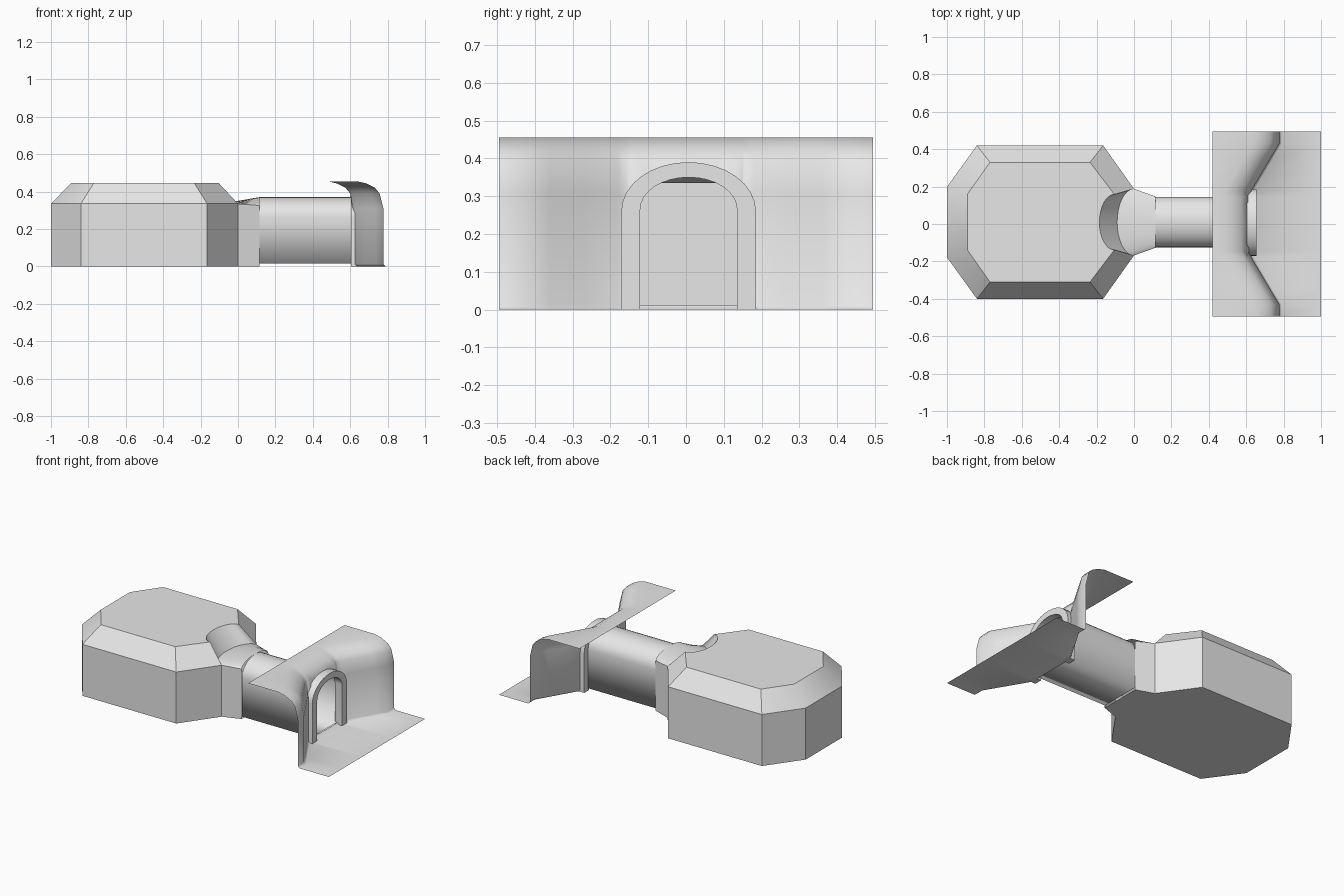
import bpy, math

cube = bpy.data.objects.get("Cube")
if cube:
    bpy.data.objects.remove(cube, do_unlink=True)

import bmesh

stone = bpy.data.materials.new("plain_grey")
stone.use_nodes = True
GREY = (0.8, 0.8, 0.8, 1)
stone.diffuse_color = GREY
stone.node_tree.nodes["Principled BSDF"].inputs["Base Color"].default_value = GREY

SEGS = 16
ANGLES = [math.pi * i / SEGS for i in range(SEGS + 1)]
MID_Y = 0.01   # chamber and tunnel axis


def make(name, build, smooth=30, recalc=True):
    """Build a mesh object from a function that fills a bmesh."""
    bm = bmesh.new()
    build(bm)
    bmesh.ops.remove_doubles(bm, verts=bm.verts, dist=0.0005)
    if recalc:
        bmesh.ops.recalc_face_normals(bm, faces=bm.faces)
    mesh = bpy.data.meshes.new(name)
    bm.to_mesh(mesh)
    bm.free()
    mesh.shade_smooth()
    mesh.set_sharp_from_angle(angle=math.radians(smooth))
    mesh.materials.append(stone)
    obj = bpy.data.objects.new(name, mesh)
    bpy.context.collection.objects.link(obj)
    return obj


def ring(bm, points):
    return [bm.verts.new(p) for p in points]


def loft(bm, a, b, closed=False):
    n = len(a)
    for i in range(n if closed else n - 1):
        k = (i + 1) % n
        bm.faces.new((a[i], a[k], b[k], b[i]))


def mirrored(half, z):
    """Half outline on +y, continued in reverse on -y."""
    pts = half + [(x, -y) for x, y in reversed(half)]
    return [(x, y + MID_Y, z) for x, y in pts]


def scoop(x0, depth, half, z):
    return [(x0 - depth * math.sin(t), half * math.cos(t) + MID_Y, z) for t in ANGLES]


EAVES, TOP = 0.335, 0.447
BASE = [(0, .178), (-.165, .41), (-.84, .41), (-1, .188)]
ROOF = [(-.105, .148), (-.235, .32), (-.77, .32), (-.89, .15)]


# Octagonal chamber with a scooped notch in its roof above the doorway
def chamber(bm):
    floor = ring(bm, mirrored(BASE, 0))
    eaves = ring(bm, mirrored(BASE, EAVES))
    roof = ring(bm, mirrored(ROOF, TOP))
    loft(bm, floor, eaves)
    loft(bm, eaves, roof)
    bm.faces.new(floor)
    low = ring(bm, scoop(0, .09, .178, EAVES))
    high = ring(bm, scoop(-.105, .08, .148, TOP))
    loft(bm, low, high)
    bm.faces.new(roof + high[-2:0:-1])


# Tapered neck between chamber and tunnel
def neck(bm):
    low = ring(bm, scoop(0, .09, .178, EAVES))
    arch = ring(bm, [(.115, .137 * math.cos(t) + MID_Y, .325 + .045 * math.sin(t))
                     for t in ANGLES])
    loft(bm, low, arch)
    feet = []
    for i in (0, -1):
        a, b = low[i], arch[i]
        c, d = ring(bm, [(b.co.x, b.co.y, 0), (a.co.x, a.co.y, 0)])
        bm.faces.new((a, b, c, d))
        feet += [c, d] if i == 0 else [d, c]
    bm.faces.new(feet)


def arch_outline(half, spring, rise, foot):
    pts = [(half * math.cos(t), spring + rise * math.sin(t)) for t in ANGLES]
    return [(half, foot)] + pts + [(-half, foot)]


# Vaulted tunnel, open at both ends
def tunnel(bm):
    outline = arch_outline(.135, .265, .105, .015)
    ends = [ring(bm, [(x, y + MID_Y, z) for y, z in outline]) for x in (.115, .62)]
    loft(bm, *ends, closed=True)


# Arched door frame
def arch_frame(bm):
    loops = []
    for x, shape in ((.603, (.178, .26, .13, 0)), (.655, (.178, .26, .13, 0)),
                     (.655, (.128, .265, .085, 0)), (.603, (.128, .265, .085, 0))):
        loops.append(ring(bm, [(x, y + .007, z) for y, z in arch_outline(*shape)]))
    for i in range(4):
        loft(bm, loops[i], loops[(i + 1) % 4])
    for end in (0, -1):
        bm.faces.new([loop[end] for loop in loops])


# Curved entrance sheet: overhanging top, folded wall with a doorway, flat apron
def entrance_sheet(bm):
    door = .153
    inner = [door * math.cos(t) for t in reversed(ANGLES)]
    ys = [-.495, -.43, -.36, -.27, -.18] + inner + [.18, .27, .36, .43, .495]
    columns = []
    for y in ys:
        fold = min(max((abs(y) - .165) / .265, 0), 1)
        x = .62 + .157 * fold
        in_door = abs(y) <= door + .001
        lip = .265
        if in_door:
            lip += .105 * math.sqrt(max(0, 1 - (y / door) ** 2))
        lip_x = x - (.012 if lip > .33 else 0)
        profile = [(.42, .455), (x - .14, .455), (x - .09, .443), (x - .045, .42),
                   (x - .02, .39), (lip_x, lip), (x, .012), (x + .012, 0), (1, 0)]
        if not in_door:
            profile[5] = (x, .31)
        columns.append(ring(bm, [(px, y, pz) for px, pz in profile]))
    for a, b, ya, yb in zip(columns, columns[1:], ys, ys[1:]):
        for j in range(len(a) - 1):
            if j == 5 and max(abs(ya), abs(yb)) <= door + .001:
                continue
            bm.faces.new((a[j], a[j + 1], b[j + 1], b[j]))


make("chamber", chamber)
make("neck", neck)
make("tunnel", tunnel, smooth=100)
make("arch_frame", arch_frame)
make("entrance_sheet", entrance_sheet, smooth=60, recalc=False)
